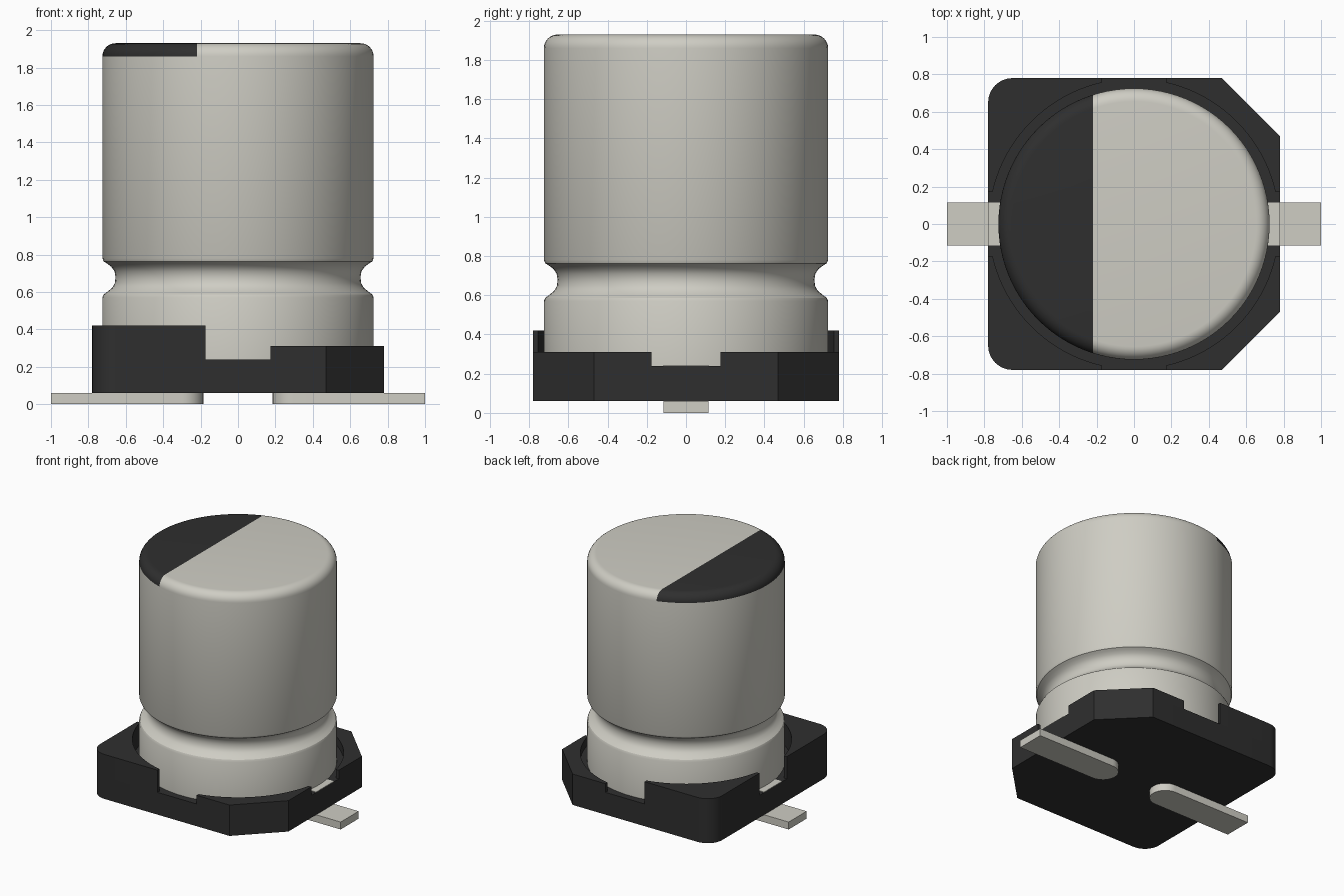
import bpy, bmesh
from math import sin, cos, pi, radians, asin

cube = bpy.data.objects.get("Cube")
if cube:
    bpy.data.objects.remove(cube, do_unlink=True)


def material(name, rgb):
    m = bpy.data.materials.new(name)
    m.use_nodes = True
    m.diffuse_color = (*rgb, 1)
    m.node_tree.nodes["Principled BSDF"].inputs["Base Color"].default_value = (*rgb, 1)
    return m


PALE = material("pale metal", (0.62, 0.61, 0.55))
DARK = material("black plastic", (0.028, 0.028, 0.028))


def finish(bm, name, *mats):
    bmesh.ops.recalc_face_normals(bm, faces=bm.faces)
    mesh = bpy.data.meshes.new(name)
    bm.to_mesh(mesh)
    bm.free()
    obj = bpy.data.objects.new(name, mesh)
    bpy.context.collection.objects.link(obj)
    for m in mats:
        mesh.materials.append(m)
    bpy.ops.object.select_all(action='DESELECT')
    obj.select_set(True)
    bpy.context.view_layer.objects.active = obj
    bpy.ops.object.shade_smooth_by_angle(angle=radians(30))
    return obj


def prism(name, outline, z0, z1, mat):
    bm = bmesh.new()
    face = bm.faces.new([bm.verts.new((x, y, z0)) for x, y in outline])
    top = bmesh.ops.extrude_face_region(bm, geom=[face])["geom"]
    verts = [v for v in top if isinstance(v, bmesh.types.BMVert)]
    bmesh.ops.translate(bm, verts=verts, vec=(0, 0, z1 - z0))
    return finish(bm, name, mat)


def arc(cx, cy, r, a0, a1, n):
    return [(cx + r * cos(a0 + (a1 - a0) * i / n),
             cy + r * sin(a0 + (a1 - a0) * i / n)) for i in range(n + 1)]


# Plastic base: a floor slab with four raised corner blocks round the can
HALF, NOTCH, RECESS = 0.78, 0.175, 0.775
FLOOR = 0.24
chamfer = [(HALF, 0.47), (0.47, HALF)]
rounded = arc(HALF - 0.13, HALF - 0.13, 0.13, 0, pi / 2, 8)


def flip(points, sx, sy):
    return [(x * sx, y * sy) for x, y in points]


slab = (chamfer + flip(rounded[::-1], -1, 1)
        + flip(rounded, -1, -1) + flip(chamfer[::-1], 1, -1))
prism("base_floor", slab, 0.06, FLOOR, DARK)

a = asin(NOTCH / RECESS)
inner = arc(0, 0, RECESS, pi / 2 - a, a, 20)
for sx, side, corner, height in ((1, "left", chamfer, 0.31), (-1, "right", rounded, 0.42)):
    for sy, end in ((-1, "front"), (1, "back")):
        block = [(HALF, NOTCH)] + corner + [(NOTCH, HALF)] + inner
        prism(f"base_corner_{end}_{side}", flip(block, sx, sy), FLOOR, height, DARK)

# Flat leads with round inner ends, and the strips showing in the side notches
W = 0.115
lead = [(1, -W), (1, W)] + arc(0.185 + W, 0, W, pi / 2, 3 * pi / 2, 16)
for sx, side in ((1, "left"), (-1, "right")):
    prism(f"lead_{side}", flip(lead, sx, 1), 0, 0.06, PALE)
    strip = [(0.7, -W), (HALF, -W), (HALF, W), (0.7, W)]
    prism(f"lead_strip_{side}", flip(strip, sx, 1), FLOOR, FLOOR + 0.004, PALE)

# Metal can: turned profile with a crimped groove and a rounded top edge
R, TOP, FILLET, SEG = 0.725, 1.93, 0.07, 96
profile = [(R, FLOOR), (R, 0.57), (0.718, 0.587), (0.7, 0.6), (0.673, 0.622),
           (0.658, 0.648), (0.655, 0.68), (0.66, 0.71), (0.677, 0.735),
           (0.7, 0.752), (0.718, 0.763), (R, 0.78)]
profile += arc(R - FILLET, TOP - FILLET, FILLET, 0, pi / 2, 8)
bm = bmesh.new()
rings = [[bm.verts.new((r * cos(2 * pi * i / SEG), r * sin(2 * pi * i / SEG), z))
          for i in range(SEG)] for r, z in profile]
for low, high in zip(rings, rings[1:]):
    for i in range(SEG):
        j = (i + 1) % SEG
        bm.faces.new((low[i], low[j], high[j], high[i]))
bm.faces.new(rings[0][::-1])
bm.faces.new(rings[-1])

# Polarity mark: cut the cap along a straight line and darken one side
EDGE = -0.22
cap = [f for f in bm.faces if f.calc_center_median().z > TOP - FILLET]
geom = cap + list({e for f in cap for e in f.edges}) + list({v for f in cap for v in f.verts})
bmesh.ops.bisect_plane(bm, geom=geom, plane_co=(EDGE, 0, 0), plane_no=(1, 0, 0))
for f in bm.faces:
    c = f.calc_center_median()
    f.material_index = int(c.z > TOP - FILLET and c.x < EDGE)
finish(bm, "can", PALE, DARK)
